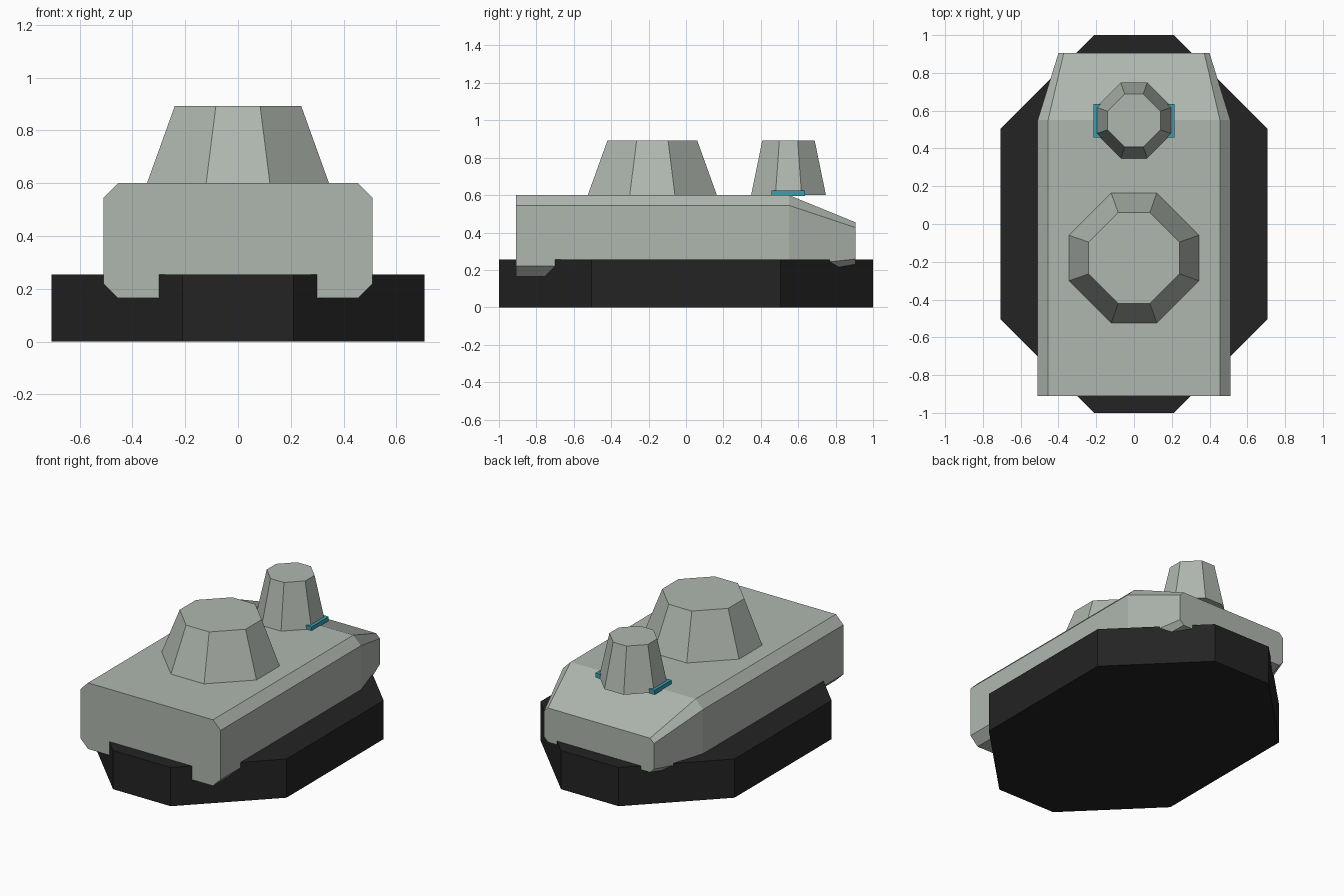
import bpy
import bmesh

cube = bpy.data.objects.get("Cube")
if cube:
    bpy.data.objects.remove(cube, do_unlink=True)


def material(name, colour):
    mat = bpy.data.materials.new(name)
    mat.use_nodes = True
    mat.diffuse_color = (*colour, 1)
    bsdf = mat.node_tree.nodes["Principled BSDF"]
    bsdf.inputs["Base Color"].default_value = (*colour, 1)
    return mat


grey = material("hull grey", (0.43, 0.47, 0.43))
black = material("track black", (0.017, 0.017, 0.017))
teal = material("teal", (0.045, 0.34, 0.43))


def octagon(hx, hy, cx, cy):
    """Rectangle outline with cut corners; cx, cy are the half lengths of the flats."""
    return [(hx, -cy), (hx, cy), (cx, hy), (-cx, hy),
            (-hx, cy), (-hx, -cy), (-cx, -hy), (cx, -hy)]


def loft(name, rings, mat):
    """Join a row of matching outlines and cap both ends."""
    bm = bmesh.new()
    rows = [[bm.verts.new(p) for p in ring] for ring in rings]
    n = len(rows[0])
    for a, b in zip(rows, rows[1:]):
        for i in range(n):
            j = (i + 1) % n
            bm.faces.new((a[i], a[j], b[j], b[i]))
    bm.faces.new(rows[0])
    bm.faces.new(rows[-1])
    bmesh.ops.recalc_face_normals(bm, faces=bm.faces)
    mesh = bpy.data.meshes.new(name)
    bm.to_mesh(mesh)
    bm.free()
    mesh.materials.append(mat)
    obj = bpy.data.objects.new(name, mesh)
    bpy.context.collection.objects.link(obj)
    return obj


def flat_ring(outline, z, y=0):
    return [(px, py + y, z) for px, py in outline]


def hull_ring(y, half_width, bottom, top, chamfer):
    mid, half = (top + bottom) / 2, (top - bottom) / 2
    outline = octagon(half_width, half, half_width - chamfer, half - chamfer)
    return [(px, y, pz + mid) for px, pz in outline]


# Dark eight-sided base
base = octagon(0.707, 1.0, 0.21, 0.505)
loft("track_base", [flat_ring(base, 0), flat_ring(base, 0.255)], black)

# Chamfered hull, tapering to the sloped nose
loft("hull", [hull_ring(-0.91, 0.51, 0.165, 0.60, 0.055),
              hull_ring(0.55, 0.51, 0.165, 0.60, 0.055),
              hull_ring(0.905, 0.40, 0.23, 0.455, 0.028)], grey)

# Two tapered turrets
for name, y, low, high in (("main_turret", -0.18, 0.345, 0.24),
                           ("small_turret", 0.548, 0.20, 0.14)):
    rings = [flat_ring(octagon(r, r, r * 0.35, r * 0.35), z, y)
             for r, z in ((low, 0.60), (high, 0.892))]
    loft(name, rings, grey)

# Teal strips either side of the small turret
for name, side in (("left_strip", 1), ("right_strip", -1)):
    bpy.ops.mesh.primitive_cube_add(size=1, location=(side * 0.195, 0.547, 0.61))
    strip = bpy.context.object
    strip.name = name
    strip.scale = (0.04, 0.178, 0.03)
    strip.data.materials.append(teal)
